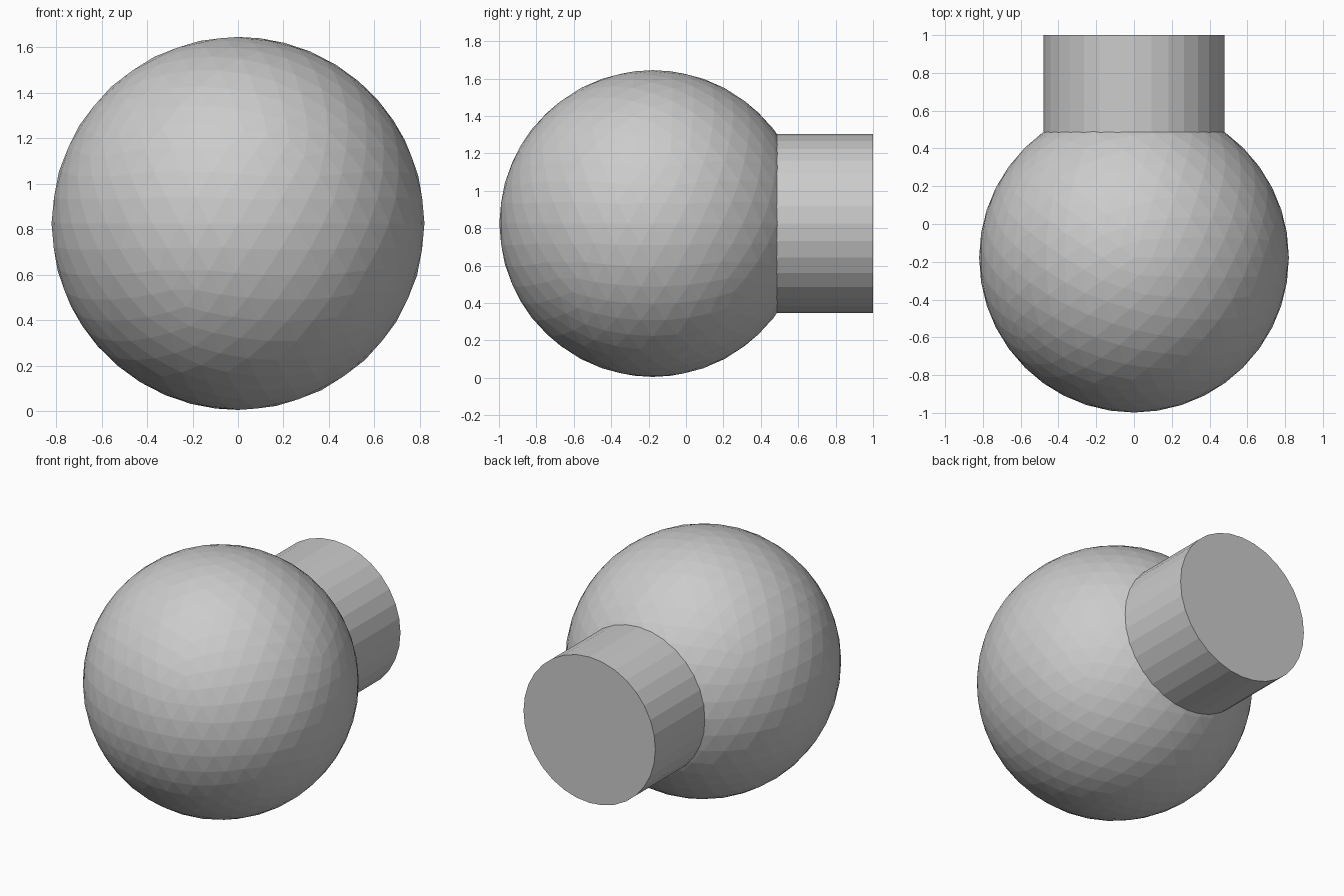
import bpy
from math import pi

if "Cube" in bpy.data.objects:
    bpy.data.objects.remove(bpy.data.objects["Cube"])

R = 0.82          # globe radius
CY, CZ = -0.178, 0.825

# Faceted globe
bpy.ops.mesh.primitive_ico_sphere_add(subdivisions=4, radius=R, location=(0, CY, CZ))
bpy.context.object.name = "globe"

# Round neck, pointing backwards and sunk slightly into the globe
y0, y1 = 0.42, 1.0
bpy.ops.mesh.primitive_cylinder_add(vertices=32, radius=0.478, depth=y1 - y0,
                                    location=(0, (y0 + y1) / 2, CZ),
                                    rotation=(pi / 2, 0, 0))
bpy.context.object.name = "neck"
